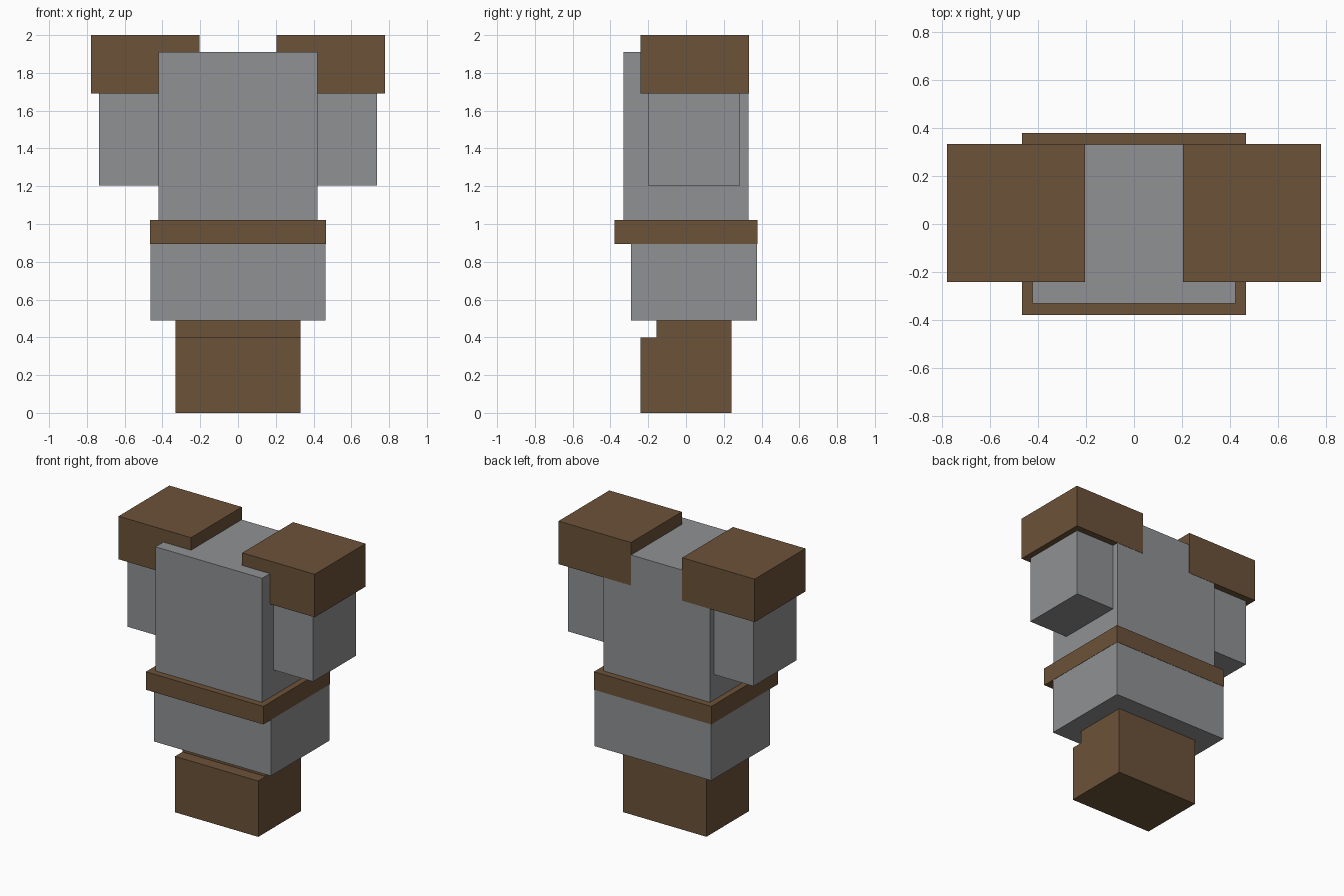
import bpy

if "Cube" in bpy.data.objects:
    bpy.data.objects.remove(bpy.data.objects["Cube"])


def material(name, rgb):
    mat = bpy.data.materials.new(name)
    mat.diffuse_color = (*rgb, 1.0)
    mat.use_nodes = True
    mat.node_tree.nodes["Principled BSDF"].inputs["Base Color"].default_value = mat.diffuse_color
    return mat


GREY = material("grey cloth", (0.279, 0.283, 0.291))
BROWN = material("brown leather", (0.149, 0.084, 0.041))


def box(name, xs, ys, zs, mat):
    """Box spanning the given ranges on each axis."""
    spans = (xs, ys, zs)
    bpy.ops.mesh.primitive_cube_add(size=1, location=[(a + b) / 2 for a, b in spans])
    ob = bpy.context.object
    ob.name = name
    ob.scale = [b - a for a, b in spans]
    bpy.ops.object.transform_apply(location=False, rotation=False, scale=True)
    ob.data.materials.append(mat)
    return ob


# Feet and legs
box("boots", (-0.33, 0.33), (-0.242, 0.24), (0, 0.40), BROWN)
box("legs", (-0.33, 0.33), (-0.157, 0.24), (0.40, 0.50), BROWN)

# Hips, with the belt set very slightly proud of them
box("hips", (-0.463, 0.463), (-0.29, 0.376), (0.49, 0.95), GREY)
box("belt", (-0.465, 0.465), (-0.378, 0.378), (0.893, 1.022), BROWN)

# Body
box("torso", (-0.422, 0.422), (-0.331, 0.331), (1.0, 1.91), GREY)

# Arms and shoulder pads on both sides
for side, s in (("left", -1), ("right", 1)):
    box(side + "_arm", sorted((s * 0.24, s * 0.735)), (-0.20, 0.286), (1.204, 1.75), GREY)
    box(side + "_shoulder_pad", sorted((s * 0.203, s * 0.777)), (-0.242, 0.333), (1.692, 2.0), BROWN)
